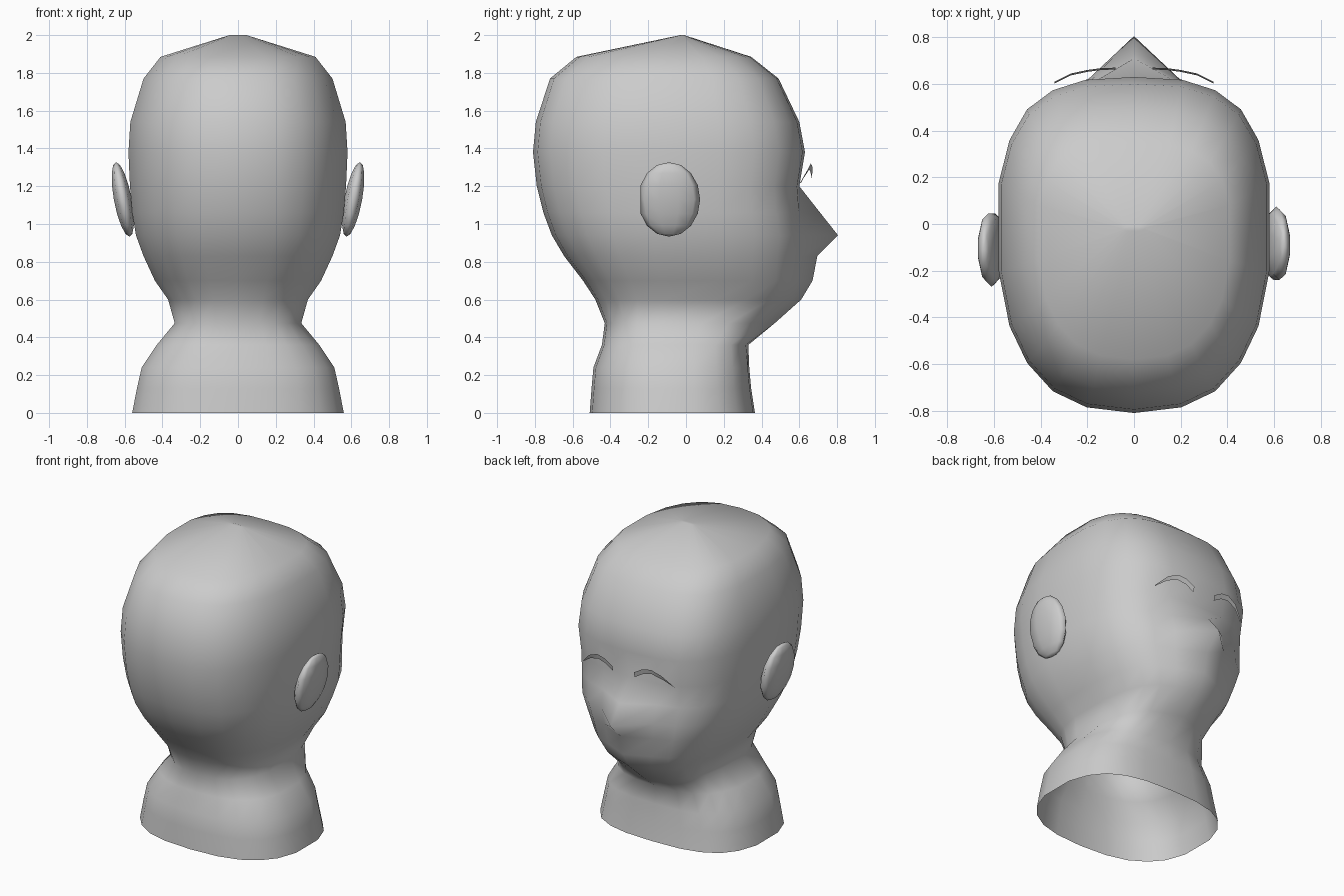
import bpy, bmesh
from mathutils import Vector

if "Cube" in bpy.data.objects:
    bpy.data.objects.remove(bpy.data.objects["Cube"], do_unlink=True)

grey = bpy.data.materials.new("plain grey")
grey.use_nodes = True
grey.diffuse_color = (0.6, 0.6, 0.6, 1)
grey.node_tree.nodes["Principled BSDF"].inputs["Base Color"].default_value = (0.6, 0.6, 0.6, 1)


def finish(bm, name, recalc=True):
    """Turn a bmesh into a smooth-shaded object."""
    if recalc:
        bmesh.ops.recalc_face_normals(bm, faces=bm.faces)
    for face in bm.faces:
        face.smooth = True
    mesh = bpy.data.meshes.new(name)
    bm.to_mesh(mesh)
    bm.free()
    mesh.materials.append(grey)
    obj = bpy.data.objects.new(name, mesh)
    bpy.context.collection.objects.link(obj)
    return obj


# Half cross-section of the head, from the face round to the nape
half = [(0, 1), (.36, .98), (.6, .91), (.79, .78), (.92, .57), (1, .28),
        (1, -.25), (.92, -.54), (.79, -.735), (.6, -.885), (.35, -.97), (0, -1)]
section = half + [(-x, y) for x, y in half[-2:0:-1]]

# Levels: height, half width, middle y, nape y, face y, centre-line y
levels = [
    (0, .56, -.07, -.51, .365, .365),
    (.13, .535, -.07, -.5, .345, .345),
    (.24, .51, -.07, -.49, .335, .335),
    (.36, .43, -.07, -.445, .325, .33),
    (.475, .335, -.05, -.43, .44, .47),
    (.6, .37, 0, -.48, .57, .61),
    (.7, .44, 0, -.545, .61, .67),
    (.83, .5, 0, -.645, .62, .695),
    (.94, .54, 0, -.71, .635, .805),
    (1.06, .56, 0, -.755, .61, .71),
    (1.2, .572, 0, -.79, .6, .6),
    (1.38, .58, 0, -.81, .63, .63),
    (1.54, .57, 0, -.795, .6, .6),
    (1.77, .5, 0, -.72, .49, .49),
    (1.885, .41, -.02, -.58, .345, .345),
    (2, .045, -.02, -.03, -.01, -.01),
]

# Head and neck: one loft, open at the bottom, with the nose on the centre line
bm = bmesh.new()
rings = []
for z, width, mid, back, front, centre in levels:
    ring = []
    for i, (x, y) in enumerate(section):
        reach = front - mid if y > 0 else mid - back
        depth = centre if i == 0 else mid + y * reach
        ring.append(bm.verts.new((x * width, depth, z)))
    rings.append(ring)
count = len(section)
for low, high in zip(rings, rings[1:]):
    for i in range(count):
        j = (i + 1) % count
        bm.faces.new((low[j], low[i], high[i], high[j]))
bm.faces.new(rings[-1][::-1])
finish(bm, "head_and_neck", recalc=False)


# Ears: leaning, flattened ellipsoids with a blunt end; one is the other turned half round
def ear(name, turn):
    bm = bmesh.new()
    bmesh.ops.create_uvsphere(bm, u_segments=10, v_segments=8, radius=1)
    for v in bm.verts:
        x, y, z = v.co
        pos = Vector((.61 + .05 * x + .035 * z, max(.165 * y, -.15), 1.13 + .197 * z))
        v.co = (pos.x * turn, -.097 + (pos.y + .007) * turn, pos.z)
    finish(bm, name)


ear("left_ear", 1)
ear("right_ear", -1)

# Eyebrows: thin arched strips, tapering outward (x, y, top z, strip height)
brow = [(.08, .67, 1.275, .035), (.14, .668, 1.31, .035), (.2, .66, 1.32, .032),
        (.27, .645, 1.29, .026), (.34, .61, 1.22, .006)]
for name, side in (("left_eyebrow", 1), ("right_eyebrow", -1)):
    bm = bmesh.new()
    pairs = [(bm.verts.new((x * side, y, z)), bm.verts.new((x * side, y - .008, z - h)))
             for x, y, z, h in brow]
    for (a, b), (c, d) in zip(pairs, pairs[1:]):
        face = bm.faces.new((a, b, d, c))
        face.normal_update()
        if face.normal.y < 0:
            face.normal_flip()
    finish(bm, name, recalc=False)
